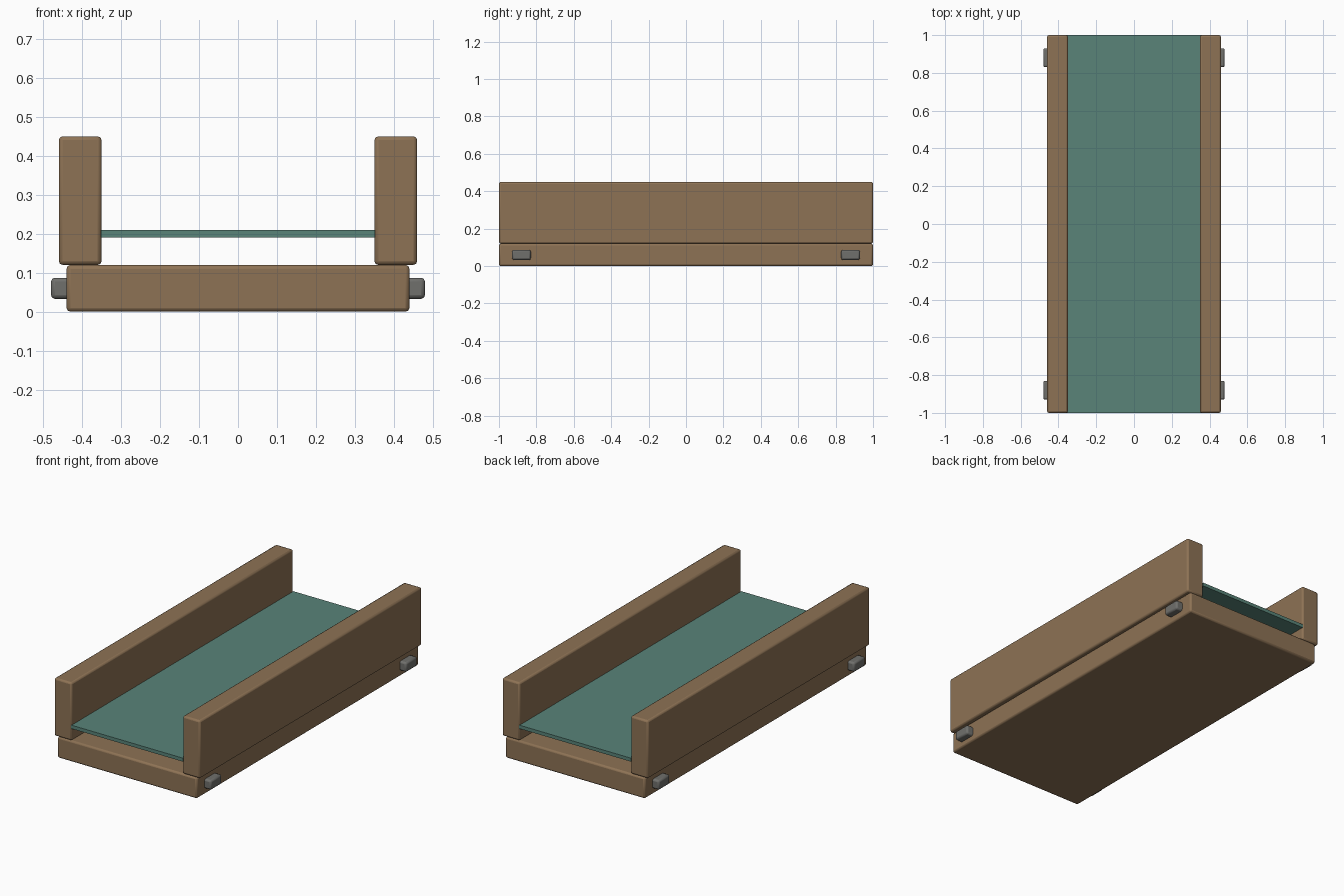
import bpy, math

if "Cube" in bpy.data.objects:
    bpy.data.objects.remove(bpy.data.objects["Cube"])


def material(name, color):
    m = bpy.data.materials.new(name)
    m.diffuse_color = color
    m.use_nodes = True
    m.node_tree.nodes["Principled BSDF"].inputs["Base Color"].default_value = m.diffuse_color
    return m


wood = material("wood", (0.27, 0.17, 0.09, 1))
water_green = material("water_green", (0.10, 0.23, 0.19, 1))
metal = material("metal", (0.16, 0.16, 0.15, 1))


def box(name, lo, hi, mat, bevel=0.0, segments=2):
    center = [(a + b) / 2 for a, b in zip(lo, hi)]
    bpy.ops.mesh.primitive_cube_add(size=1, location=center)
    ob = bpy.context.object
    ob.name = name
    ob.scale = [b - a for a, b in zip(lo, hi)]
    bpy.ops.object.transform_apply(location=False, rotation=False, scale=True)
    ob.data.materials.append(mat)
    if bevel:
        mod = ob.modifiers.new("rounded_edges", "BEVEL")
        mod.width = bevel
        mod.segments = segments
        bpy.ops.object.shade_smooth_by_angle(angle=math.radians(40))
    return ob


# Trough floor and the water surface above it
box("floor_plank", (-0.44, -1, 0), (0.44, 1, 0.12), wood, 0.01)
box("water_sheet", (-0.352, -1, 0.19), (0.352, 1, 0.21), water_green)

# Side walls and the metal end brackets, mirrored left and right
for side, s in (("left", -1), ("right", 1)):
    xs = sorted((s * 0.35, s * 0.46))
    box(f"{side}_wall", (xs[0], -1, 0.12), (xs[1], 1, 0.45), wood, 0.01)
    xs = sorted((s * 0.40, s * 0.48))
    for end, y in (("front", -0.88), ("back", 0.88)):
        box(f"{side}_{end}_bracket", (xs[0], y - 0.05, 0.033),
            (xs[1], y + 0.05, 0.087), metal, 0.01)
